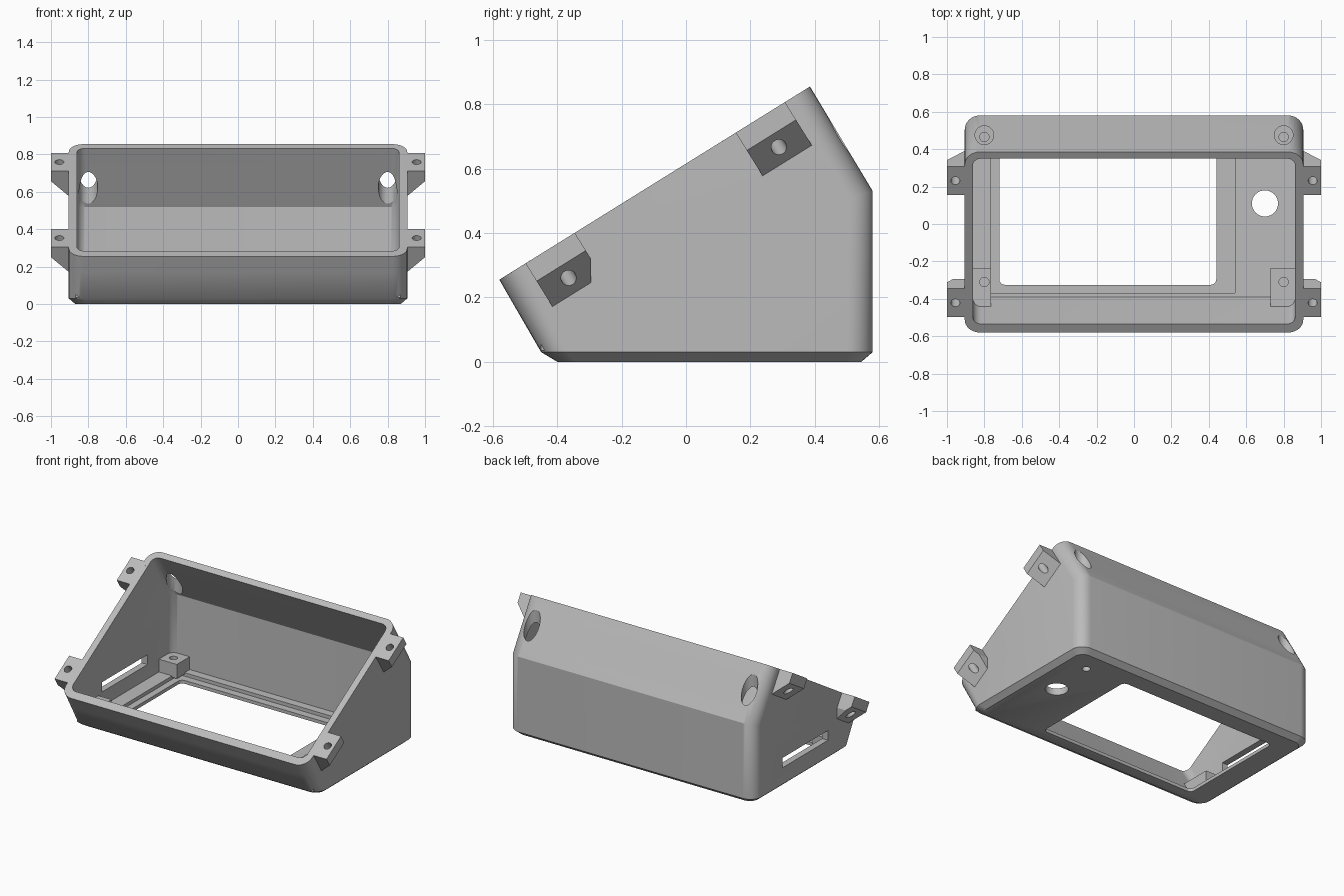
import bpy, bmesh, math
from mathutils import Vector, Matrix

cube = bpy.data.objects.get("Cube")
if cube:
    bpy.data.objects.remove(cube, do_unlink=True)

grey = bpy.data.materials.new("plain_grey")
grey.use_nodes = True
grey.diffuse_color = (0.5, 0.5, 0.5, 1)
grey.node_tree.nodes["Principled BSDF"].inputs["Base Color"].default_value = (0.5, 0.5, 0.5, 1)


def finish(name, bm):
    bmesh.ops.recalc_face_normals(bm, faces=bm.faces[:])
    mesh = bpy.data.meshes.new(name)
    bm.to_mesh(mesh)
    bm.free()
    mesh.materials.append(grey)
    obj = bpy.data.objects.new(name, mesh)
    bpy.context.collection.objects.link(obj)
    return obj


def select(obj):
    bpy.ops.object.select_all(action='DESELECT')
    obj.select_set(True)
    bpy.context.view_layer.objects.active = obj


def cut(obj, cutter):
    mod = obj.modifiers.new("cut", 'BOOLEAN')
    mod.operation = 'DIFFERENCE'
    mod.solver = 'EXACT'
    mod.object = cutter
    select(obj)
    bpy.ops.object.modifier_apply(modifier=mod.name)
    bpy.data.objects.remove(cutter, do_unlink=True)


def smooth(obj):
    select(obj)
    bpy.ops.object.shade_smooth_by_angle(angle=math.radians(30))


def prism(name, points, offset):
    """Extrude a flat outline along an offset vector."""
    bm = bmesh.new()
    base = bm.faces.new([bm.verts.new(p) for p in points])
    geom = bmesh.ops.extrude_face_region(bm, geom=[base])["geom"]
    bmesh.ops.translate(bm, vec=offset, verts=[v for v in geom if isinstance(v, bmesh.types.BMVert)])
    return finish(name, bm)


def rounded(hw, y0, y1, r, n=8):
    """Outline of a rounded rectangle, counter-clockwise."""
    pts = []
    corners = ((hw - r, y1 - r), (r - hw, y1 - r), (r - hw, y0 + r), (hw - r, y0 + r))
    for i, (cx, cy) in enumerate(corners):
        for k in range(n + 1):
            a = math.pi / 2 * (i + k / n)
            pts.append((cx + r * math.cos(a), cy + r * math.sin(a)))
    return pts


def box(name, x0, x1, y0, y1, z0, z1, r=0.0):
    cx = (x0 + x1) / 2
    if r:
        pts = [(cx + x, y, z0) for x, y in rounded((x1 - x0) / 2, y0, y1, r)]
    else:
        pts = [(x0, y0, z0), (x1, y0, z0), (x1, y1, z0), (x0, y1, z0)]
    return prism(name, pts, (0, 0, z1 - z0))


def rod(name, centre, r, depth, tilt=0.0):
    bm = bmesh.new()
    bmesh.ops.create_cone(bm, cap_ends=True, segments=32, radius1=r, radius2=r, depth=depth,
                          matrix=Matrix.Translation(centre) @ Matrix.Rotation(tilt, 4, 'X'))
    return finish(name, bm)


def ring(bm, front, back, hw, r):
    """Rounded rectangle standing between a front and a back point (y, z)."""
    f, b = Vector((0, *front)), Vector((0, *back))
    d = (b - f).normalized()
    return [bm.verts.new(f + d * u + Vector((x, 0, 0))) for x, u in rounded(hw, 0, (b - f).length, r)]


# Hollow shell: rings run up the outside, over the rim and down inside
bm = bmesh.new()
sections = [
    ((-0.40, 0), (0.545, 0), 0.87, 0.06),
    ((-0.45, 0.03), (0.58, 0.03), 0.905, 0.08),
    ((-0.531, 0.17), (0.58, 0.53), 0.905, 0.08),
    ((-0.58, 0.255), (0.385, 0.855), 0.905, 0.08),
    ((-0.535, 0.283), (0.35, 0.833), 0.862, 0.045),
    ((-0.478, 0.19), (0.535, 0.52), 0.862, 0.045),
    ((-0.39, 0.045), (0.535, 0.045), 0.862, 0.045),
]
rings = [ring(bm, *s) for s in sections]
for low, high in zip(rings, rings[1:]):
    for i in range(len(low)):
        j = (i + 1) % len(low)
        bm.faces.new((low[i], low[j], high[j], high[i]))
bm.faces.new(rings[0])
bm.faces.new(rings[-1])
shell = finish("enclosure_shell", bm)

# Display window with its stepped seat
cut(shell, box("seat_cutter", -0.765, 0.54, -0.37, 0.48, 0.022, 0.09))
cut(shell, box("window_cutter", -0.72, 0.44, -0.325, 0.43, -0.1, 0.1, r=0.03))
# Control holes in the floor and cable slot in the side
cut(shell, rod("knob_hole_cutter", (0.7, 0.11, 0), 0.07, 0.3))
cut(shell, rod("lamp_hole_cutter", (0.72, 0.41, 0), 0.025, 0.3))
cut(shell, box("slot_cutter", -1.1, -0.8, -0.2, 0.28, 0.14, 0.205))
# Tool access holes through the sloping back
for side in (1, -1):
    cut(shell, rod("access_cutter", (side * 0.8, 0.475, 0.65), 0.05, 0.45))
smooth(shell)

# Screw bosses on the floor
for side, word in ((1, "left"), (-1, "right")):
    for place, y0, y1, hole in (("front", -0.45, -0.235, -0.31), ("back", 0.4, 0.545, 0.465)):
        inner = 0.73 if side > 0 or place == "back" else 0.765
        x0, x1 = sorted((side * inner, side * 0.87))
        boss = box(f"{place}_{word}_boss", x0, x1, y0, y1, 0.035, 0.13)
        cut(boss, rod("boss_hole_cutter", (side * 0.8, hole, 0.13), 0.025, 0.12))
        smooth(boss)

# Mounting ears along the rim, each with a gusset and a screw hole
along = Vector((0, 0.965, 0.6)).normalized()
down = Vector((0, along.z, -along.y))
tilt = math.atan2(along.z, along.y)
ear_profile = ((0.88, 0), (1, 0), (1, 0.065), (0.905, 0.158), (0.88, 0.158))
for side, word in ((1, "left"), (-1, "right")):
    for place, y in (("front", -0.422), ("back", 0.231)):
        centre = Vector((0, y, 0.255 + (y + 0.58) * along.z / along.y))
        pts = [centre - along * 0.09 + down * d + Vector((side * x, 0, 0)) for x, d in ear_profile]
        ear = prism(f"{place}_{word}_ear", pts, along * 0.18)
        hole = centre + down * 0.08 + Vector((side * 0.955, 0, 0))
        cut(ear, rod("ear_hole_cutter", hole, 0.024, 0.4, tilt))
        if place == "front":
            cut(ear, box("ear_trim_cutter", -1.2, 1.2, -0.295, 0, 0, 0.33))
        smooth(ear)
